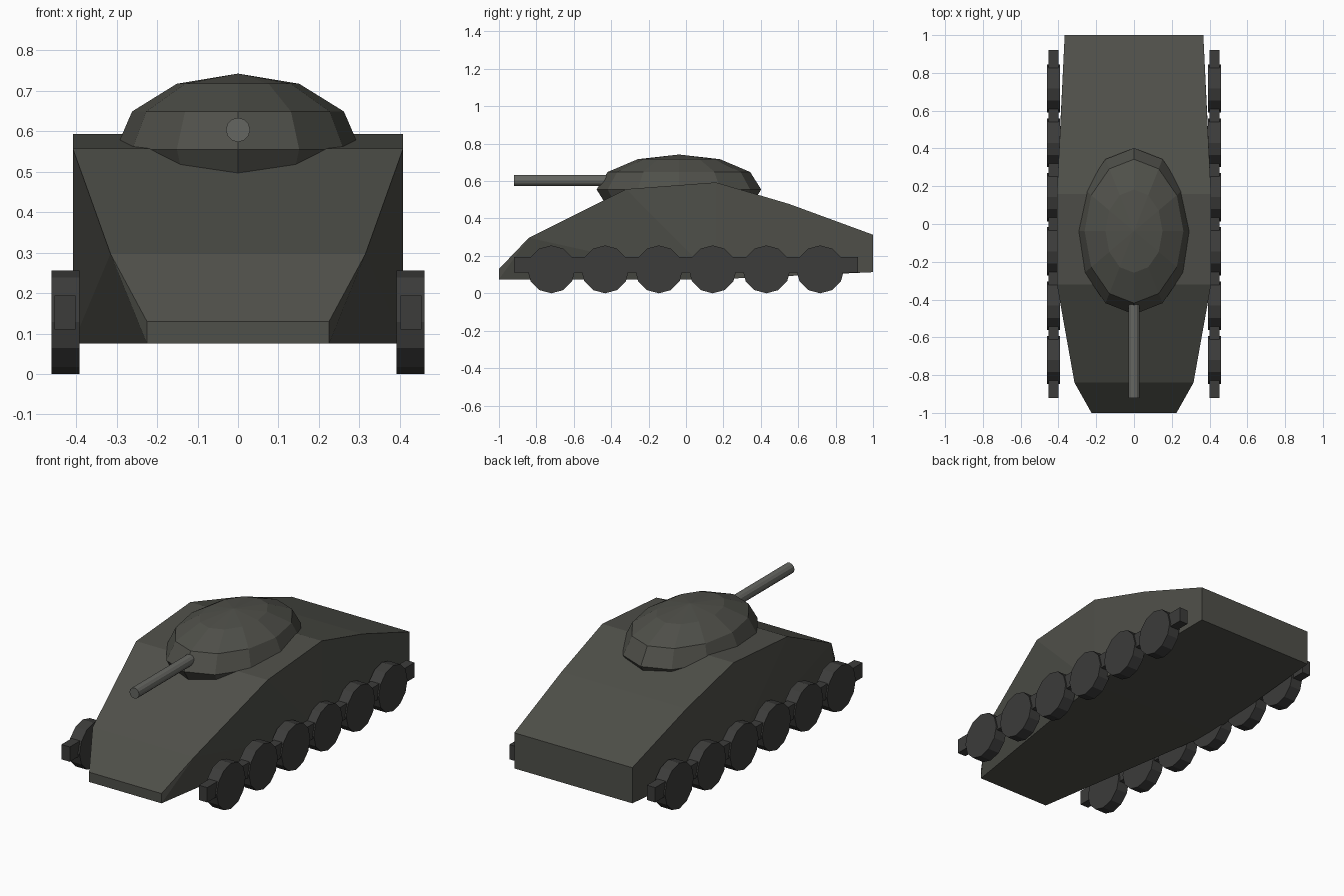
import bpy, bmesh
from math import pi

if "Cube" in bpy.data.objects:
    bpy.data.objects.remove(bpy.data.objects["Cube"])


def make_material(name, r, g, b):
    mat = bpy.data.materials.new(name)
    mat.diffuse_color = (r, g, b, 1)
    mat.use_nodes = True
    mat.node_tree.nodes["Principled BSDF"].inputs["Base Color"].default_value = mat.diffuse_color
    return mat


armour = make_material("dark_armour", .078, .079, .067)
steel = make_material("gun_steel", .13, .132, .12)
rubber = make_material("dark_rubber", .045, .045, .043)


def finish(name, mat):
    obj = bpy.context.object
    obj.name = name
    obj.data.materials.append(mat)
    return obj


def add_cylinder(name, mat, radius, depth, loc, rot):
    bpy.ops.mesh.primitive_cylinder_add(vertices=12, radius=radius, depth=depth,
                                        location=loc, rotation=rot)
    finish(name, mat)


# Hull: faceted shell from upper and lower edge stations (half width, y, z)
upper = [(.225, -1, .13), (.315, -.84, .297), (.408, -.32, .557),
         (.408, .16, .593), (.388, .55, .478), (.367, 1, .313)]
lower = [(.225, -1, .075), (.408, .16, .075), (.367, 1, .113)]
bm = bmesh.new()
loops = []
for s in (-1, 1):
    u = [bm.verts.new((s * x, y, z)) for x, y, z in upper]
    l = [bm.verts.new((s * x, y, z)) for x, y, z in lower]
    for face in ((l[0], u[0], u[1]), (l[0], u[1], l[1]), (u[1], u[2], l[1]),
                 (u[2], u[3], l[1]), (u[3], u[4], u[5]), (u[3], u[5], l[1]),
                 (u[5], l[2], l[1])):
        bm.faces.new(face)
    loops.append(u + l[::-1])
left, right = loops
for i in range(len(left)):
    bm.faces.new((left[i - 1], left[i], right[i], right[i - 1]))
bmesh.ops.recalc_face_normals(bm, faces=bm.faces)
mesh = bpy.data.meshes.new("hull")
bm.to_mesh(mesh)
bm.free()
mesh.materials.append(armour)
bpy.context.collection.objects.link(bpy.data.objects.new("hull", mesh))

# Turret: flattened low-poly dome sunk into the hull
bpy.ops.mesh.primitive_uv_sphere_add(segments=12, ring_count=6, radius=1,
                                     location=(0, -.038, .555))
finish("turret", armour).scale = (.302, .44, .187)

# Gun barrel
add_cylinder("gun_barrel", steel, .03, .56, (0, -.64, .603), (pi / 2, 0, 0))

# Running gear on both sides
for s, side in ((-1, "left"), (1, "right")):
    bpy.ops.mesh.primitive_cube_add(size=1, location=(s * .427, 0, .152))
    finish(side + "_track_beam", rubber).scale = (.052, 1.84, .083)
    for i in range(6):
        add_cylinder(f"{side}_road_wheel_{i + 1}", rubber, .128, .07,
                     (s * .426, -.72 + i * .2875, .128), (0, pi / 2, 0))
